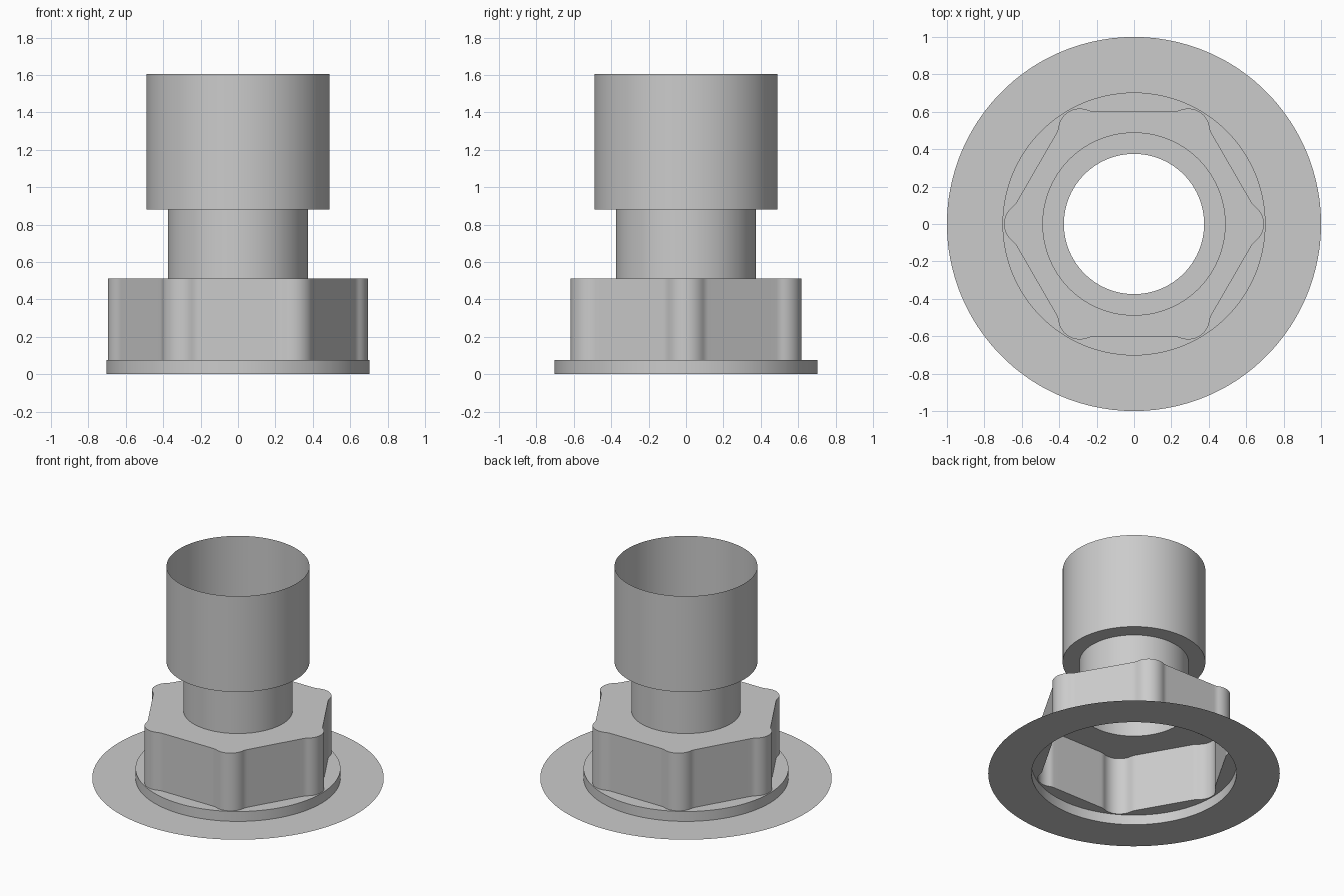
import bpy, bmesh
from math import pi, cos, sin, atan2, sqrt, radians
from mathutils import Vector, Matrix

cube = bpy.data.objects.get("Cube")
if cube:
    bpy.data.objects.remove(cube)

grey = bpy.data.materials.new("plain grey")
grey.use_nodes = True
colour = (0.6, 0.6, 0.6, 1)
grey.diffuse_color = colour
grey.node_tree.nodes["Principled BSDF"].inputs["Base Color"].default_value = colour

APOTHEM, EAR_AT, EAR_R, FILLET = 0.602, 0.58, 0.115, 0.1


def arc(centre, radius, start, end, steps):
    return [Vector((centre[0] + radius * cos(start + (end - start) * i / steps),
                    centre[1] + radius * sin(start + (end - start) * i / steps)))
            for i in range(steps + 1)]


def hex_outline():
    """Hexagon with a rounded ear, blended by hollow fillets, on each corner."""
    # one half sector, with the flat facing +x and the ear at 30 degrees
    ear = Vector((EAR_AT * cos(pi / 6), EAR_AT * sin(pi / 6)))
    fx = APOTHEM + FILLET
    fy = ear.y - sqrt((EAR_R + FILLET) ** 2 - (fx - ear.x) ** 2)
    join = atan2(fy - ear.y, fx - ear.x)
    half = [Vector((APOTHEM, fy * i / 6)) for i in range(6)]
    half += arc((fx, fy), FILLET, pi, pi + join, 5)
    half += arc(ear, EAR_R, join, pi / 6, 8)[1:]
    # mirror across the flat, then repeat around the axis
    sector = [Vector((p.x, -p.y)) for p in reversed(half[1:-1])] + half
    return [Matrix.Rotation(radians(30 + 60 * k), 2) @ p
            for k in range(6) for p in sector]


HEX = hex_outline()


def circle(radius):
    return [p.normalized() * radius for p in HEX]


def shell(name, *rings):
    """Open skin through a series of (outline, height) rings."""
    bm = bmesh.new()
    loops = [[bm.verts.new((p.x, p.y, z)) for p in outline] for outline, z in rings]
    n = len(HEX)
    for a, b in zip(loops, loops[1:]):
        for i in range(n):
            j = (i + 1) % n
            bm.faces.new((a[i], a[j], b[j], b[i]))
    mesh = bpy.data.meshes.new(name)
    bm.to_mesh(mesh)
    bm.free()
    mesh.materials.append(grey)
    obj = bpy.data.objects.new(name, mesh)
    bpy.context.collection.objects.link(obj)
    bpy.ops.object.select_all(action='DESELECT')
    obj.select_set(True)
    bpy.context.view_layer.objects.active = obj
    bpy.ops.object.shade_smooth_by_angle(angle=radians(30))


OUTER, COLLAR, NECK, SLEEVE = (circle(r) for r in (1.0, 0.703, 0.375, 0.49))

# flat ring on the ground
shell("ground_flange", (OUTER, 0), (COLLAR, 0))
# low round step under the nut
shell("base_collar", (COLLAR, 0), (COLLAR, 0.075), (HEX, 0.075))
# six-sided body with eared corners
shell("hex_nut", (HEX, 0.075), (HEX, 0.512), (NECK, 0.512))
# narrow tube
shell("neck", (NECK, 0.512), (NECK, 0.88))
# wide open-topped tube with its underside step
shell("sleeve", (NECK, 0.88), (SLEEVE, 0.88), (SLEEVE, 1.605))
